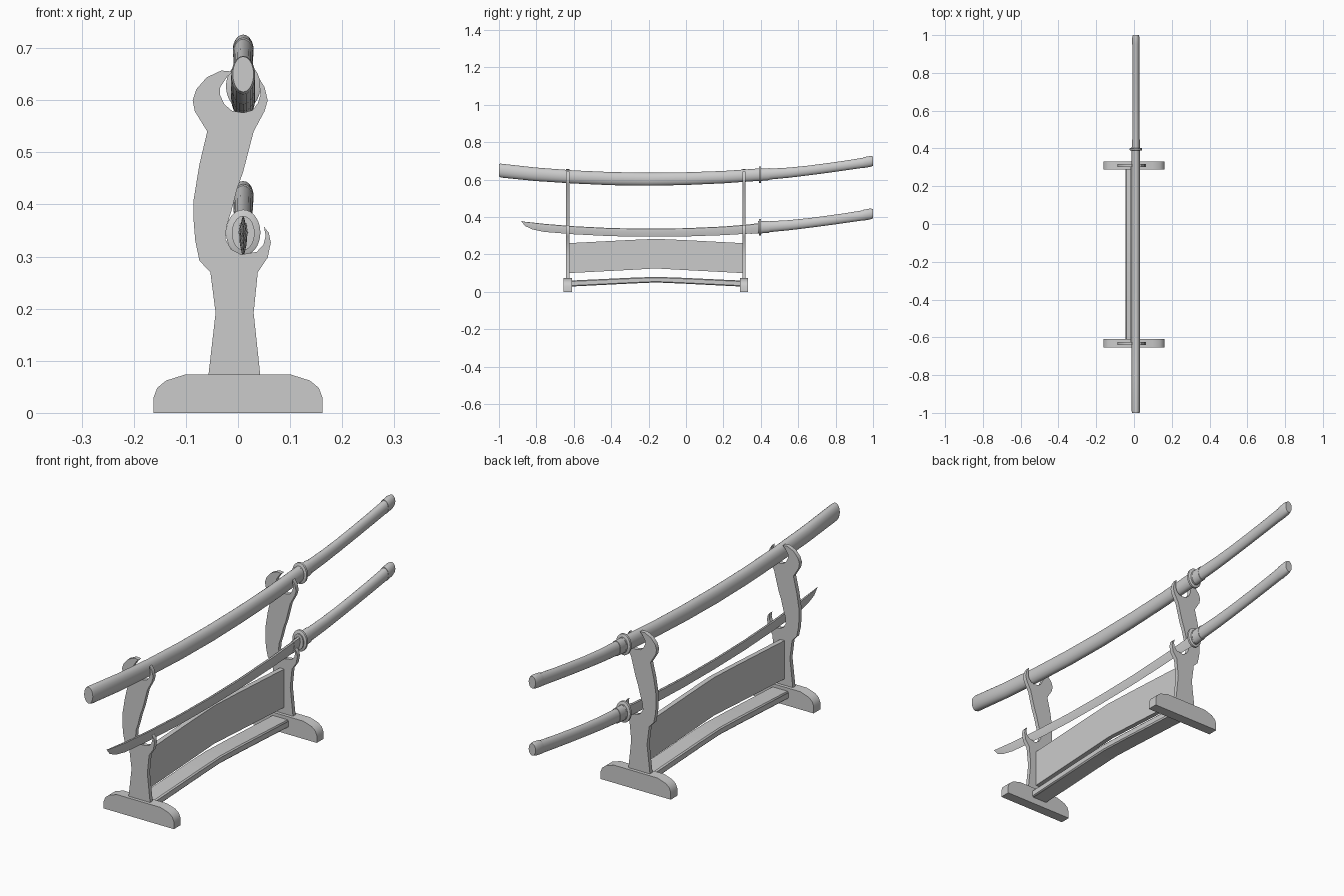
import bpy, bmesh, math


def finish(name, bm, smooth=35):
    bmesh.ops.recalc_face_normals(bm, faces=bm.faces)
    me = bpy.data.meshes.new(name)
    bm.to_mesh(me)
    bm.free()
    ob = bpy.data.objects.new(name, me)
    bpy.context.collection.objects.link(ob)
    if smooth:
        bpy.ops.object.select_all(action='DESELECT')
        ob.select_set(True)
        bpy.context.view_layer.objects.active = ob
        bpy.ops.object.shade_smooth_by_angle(angle=math.radians(smooth))
    return ob


def slab(name, pts, axis, centre, depth, bevel=0):
    """Extrude a 2D outline along x (points are y,z) or along y (points are x,z)."""
    bm = bmesh.new()
    lo = centre - depth / 2
    vs = [bm.verts.new((lo, a, b) if axis == 'x' else (a, lo, b)) for a, b in pts]
    face = bm.faces.new(vs)
    ext = bmesh.ops.extrude_face_region(bm, geom=[face])
    move = (depth, 0, 0) if axis == 'x' else (0, depth, 0)
    bmesh.ops.translate(bm, vec=move, verts=[g for g in ext['geom'] if isinstance(g, bmesh.types.BMVert)])
    ob = finish(name, bm)
    if bevel:
        mod = ob.modifiers.new('edge', 'BEVEL')
        mod.width = bevel
        mod.segments = 1
        mod.limit_method = 'ANGLE'
    return ob


def loft(name, stations, section, x=0.01, dz=0.0):
    """Skin a unit cross-section through stations (y, z centre, x radius, z radius)."""
    bm = bmesh.new()
    rings = [[bm.verts.new((x + rx * u, y, z + dz + rz * v)) for u, v in section]
             for y, z, rx, rz in stations]
    n = len(section)
    for a, b in zip(rings, rings[1:]):
        for i in range(n):
            j = (i + 1) % n
            bm.faces.new((a[i], a[j], b[j], b[i]))
    bm.faces.new(rings[0])
    bm.faces.new(rings[-1])
    return finish(name, bm)


def circle(n):
    return [(math.cos(2 * math.pi * i / n), math.sin(2 * math.pi * i / n)) for i in range(n)]


# Stand outlines
foot = [(-.162, 0), (-.162, .03), (-.155, .048), (-.138, .062), (-.1, .074),
        (.1, .074), (.138, .062), (.155, .048), (.162, .03), (.162, 0)]
upright = [(-.057, .07), (-.043, .192), (-.053, .27), (-.074, .292), (-.082, .33), (-.085, .367),
           (-.085, .41), (-.074, .477), (-.059, .54), (-.083, .579), (-.087, .60), (-.08, .621),
           (-.06, .644), (-.032, .657), (-.01, .655), (-.021, .645), (-.034, .625), (-.035, .611),
           (-.026, .592), (-.012, .58), (.01, .576), (.028, .581), (.038, .594), (.043, .61),
           (.04, .643), (.051, .625), (.057, .60), (.051, .579), (.03, .54), (.01, .463),
           (-.002, .429), (-.012, .39), (-.022, .358), (-.024, .333), (-.013, .314), (.006, .304),
           (.036, .309), (.049, .323), (.053, .34), (.05, .357), (.059, .346), (.063, .327),
           (.057, .298), (.038, .27), (.03, .192), (.043, .07)]
for side, y in (('front', -.632), ('back', .31)):
    slab(side + '_foot', foot, 'y', y, .044)
    slab(side + '_upright', upright, 'y', y, .017)

# Panel and floor rail, both arched in the middle
slab('panel', [(-.628, .10), (-.3, .117), (-.161, .125), (-.02, .117), (.306, .10),
               (.306, .26), (-.02, .277), (-.161, .283), (-.3, .277), (-.628, .26)], 'x', -.008, .02)
slab('floor_rail', [(-.62, .028), (-.3, .044), (-.161, .05), (-.02, .044), (.298, .028),
                    (.298, .06), (-.02, .075), (-.161, .08), (-.3, .075), (-.62, .06)],
     'x', -.007, .078, .005)

# Hilts with guards, shared by both swords
round_section = circle(20)
for label, dz in (('upper', .281), ('lower', 0)):
    loft(label + '_guard', [(.389, .346, .03, .041), (.391, .346, .033, .044),
                            (.400, .346, .033, .044), (.402, .346, .03, .041)], circle(32), dz=dz)
    loft(label + '_guard_washers', [(.384, .345, .022, .033), (.408, .345, .022, .033)],
         round_section, dz=dz)
    loft(label + '_hilt_collar', [(.405, .345, .021, .032), (.447, .348, .021, .032)],
         round_section, dz=dz)
    loft(label + '_grip', [(.445, .348, .019, .029), (.55, .356, .0185, .027), (.65, .367, .018, .026),
                           (.75, .380, .018, .026), (.85, .394, .0185, .026), (.955, .410, .019, .027)],
         round_section, dz=dz)
    loft(label + '_pommel', [(.95, .410, .020, .029), (.985, .416, .020, .029),
                             (1.0, .418, .016, .025)], round_section, dz=dz)

# Scabbard on the top rests
loft('scabbard', [(-1, .650, .020, .034), (-.99, .648, .023, .037), (-.8, .628, .023, .036),
                  (-.6, .614, .023, .035), (-.4, .605, .023, .035), (-.2, .602, .023, .035),
                  (0, .605, .023, .034), (.2, .613, .023, .033), (.386, .626, .022, .033)], round_section)

# Bare blade with a wedge-shaped section: flat spine, ridge, cutting edge
wedge = [(0, -1), (1, .25), (.7, .9), (0, 1), (-.7, .9), (-1, .25)]
loft('blade', [(-.88, .377, .0006, .001), (-.86, .363, .003, .0115), (-.82, .352, .005, .0185),
               (-.76, .342, .006, .0215), (-.6, .329, .006, .0215), (-.4, .319, .006, .0215),
               (-.2, .316, .006, .0215), (0, .318, .0065, .022), (.2, .326, .007, .023),
               (.39, .339, .007, .025)], wedge)
loft('blade_collar', [(.345, .336, .0085, .026), (.388, .339, .009, .027)], wedge)
